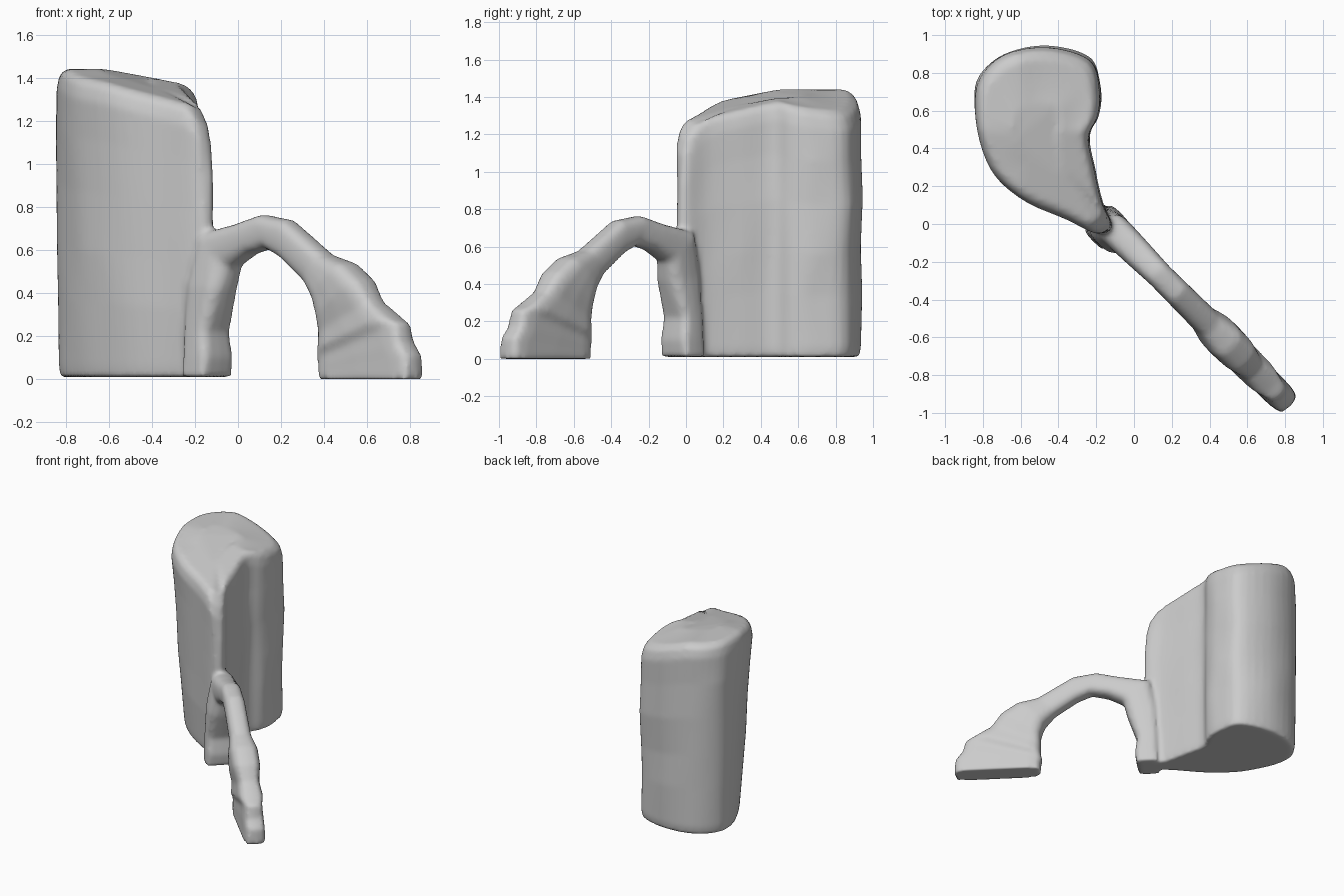
import bpy, bmesh, math, random
from mathutils import Vector

random.seed(4)
if "Cube" in bpy.data.objects:
    bpy.data.objects.remove(bpy.data.objects["Cube"], do_unlink=True)

stone = bpy.data.materials.new("grey stone")
stone.use_nodes = True
stone.diffuse_color = (0.6, 0.6, 0.6, 1)
stone.node_tree.nodes["Principled BSDF"].inputs["Base Color"].default_value = (0.6, 0.6, 0.6, 1)


def loft(name, rings):
    """Skin a list of equal-length point rings and cap both ends."""
    bm = bmesh.new()
    loops = [[bm.verts.new(p) for p in ring] for ring in rings]
    n = len(rings[0])
    for a, b in zip(loops, loops[1:]):
        for i in range(n):
            j = (i + 1) % n
            bm.faces.new((a[i], a[j], b[j], b[i]))
    bm.faces.new(loops[0][::-1])
    bm.faces.new(loops[-1])
    bmesh.ops.recalc_face_normals(bm, faces=bm.faces[:])
    mesh = bpy.data.meshes.new(name)
    bm.to_mesh(mesh)
    bm.free()
    obj = bpy.data.objects.new(name, mesh)
    bpy.context.collection.objects.link(obj)
    mesh.materials.append(stone)
    return obj


def rounded(points, steps=4):
    """Smooth closed curve through the points."""
    out, n = [], len(points)
    for i in range(n):
        a, b, c, d = (points[(i + k) % n] for k in range(4))
        for s in range(steps):
            t = s / steps
            out.append(b + (c - a) * t / 2 + (a * 2 - b * 5 + c * 4 - d) * t * t / 2
                       + (b * 3 - a - c * 3 + d) * t ** 3 / 2)
    return out


# Tower: a comma-shaped footprint stacked up to a sloping top
footprint = [(-.82, .77), (-.845, .6), (-.81, .4), (-.73, .24), (-.57, .11),
             (-.36, .02), (-.22, -.05), (-.16, -.05), (-.12, 0), (-.17, .12),
             (-.21, .3), (-.24, .46), (-.19, .57), (-.18, .7), (-.23, .87),
             (-.46, .94), (-.69, .9)]
centre = Vector((-.5, .45))


def top_height(p):
    slope = .18 * max(0, p.x + .62) + .19 * max(0, .5 - p.y)
    tip = .8 * max(0, p.x - .3 * p.y + .22) if p.y < .3 else 0
    return 1.44 - slope - tip - .15 * max(0, p.x + p.y - .25)


def tower_ring(level, scale, drop=0, wobble=0.0):
    points = []
    for x, y in footprint:
        # the front-left wall leans in towards its foot
        lean = .2 * (1 - level) * max(0, -.15 - x - y)
        grow = scale + random.uniform(-wobble, wobble)
        points.append(centre + (Vector((x + lean, y + lean)) - centre) * grow)
    return [(p.x, p.y, .01 + level * (top_height(p) - drop - .01)) for p in rounded(points)]


tower = loft("tower", [
    tower_ring(0, .97), tower_ring(.04, .99),
    tower_ring(.25, 1, 0, .02), tower_ring(.42, 1.005, 0, .02),
    tower_ring(.62, 1, 0, .02), tower_ring(.8, 1, 0, .02),
    tower_ring(1, .99, .09), tower_ring(1, .95, .025),
    tower_ring(1, .86), tower_ring(1, .4)])

# Arch: rounded sections from the tower foot, over the span, to the outer pier
# (outer x, outer z, inner x, inner z, half thickness)
sections = [
    (-.2, .01, -.09, .01, .105), (-.2, .1, -.08, .1, .105), (-.2, .22, -.09, .22, .1),
    (-.2, .44, -.04, .42, .095), (-.15, .68, -.01, .52, .085),
    (0, .72, .07, .58, .078), (.12, .765, .15, .605, .07),
    (.24, .74, .22, .56, .072), (.42, .58, .33, .45, .075),
    (.52, .54, .38, .37, .1), (.6, .46, .4, .28, .1),
    (.65, .36, .4, .2, .08), (.73, .29, .4, .13, .09), (.775, .26, .39, .09, .07),
    (.79, .17, .4, .06, .075), (.825, .11, .4, .03, .075), (.83, 0, .4, 0, .078)]
across = Vector((1, 1, 0)).normalized()


def squared(v, power):
    return math.copysign(abs(v) ** power, v)


def arch_ring(ox, oz, ix, iz, half):
    line = -.16 if ox < -.15 else -.135
    outer, inner = (Vector((x, line - x, z)) for x, z in ((ox, oz), (ix, iz)))
    mid, arm = (outer + inner) / 2, (outer - inner) / 2
    power = .35 + .8 * min(iz, .45)
    angles = [i * math.tau / 16 for i in range(16)]
    return [mid + arm * squared(math.cos(a), power) + across * half * squared(math.sin(a), power)
            for a in angles]


arch = loft("arch", [arch_ring(*s) for s in sections])

# Fuse both into one weathered rock
bpy.ops.object.select_all(action='DESELECT')
arch.select_set(True)
tower.select_set(True)
bpy.context.view_layer.objects.active = tower
bpy.ops.object.join()
tower.name = "rock_arch"
remesh = tower.modifiers.new("fuse", 'REMESH')
remesh.mode = 'VOXEL'
remesh.voxel_size = .016
remesh.use_smooth_shade = True
soften = tower.modifiers.new("soften", 'SMOOTH')
soften.factor = .5
soften.iterations = 5
bpy.ops.object.shade_smooth()
